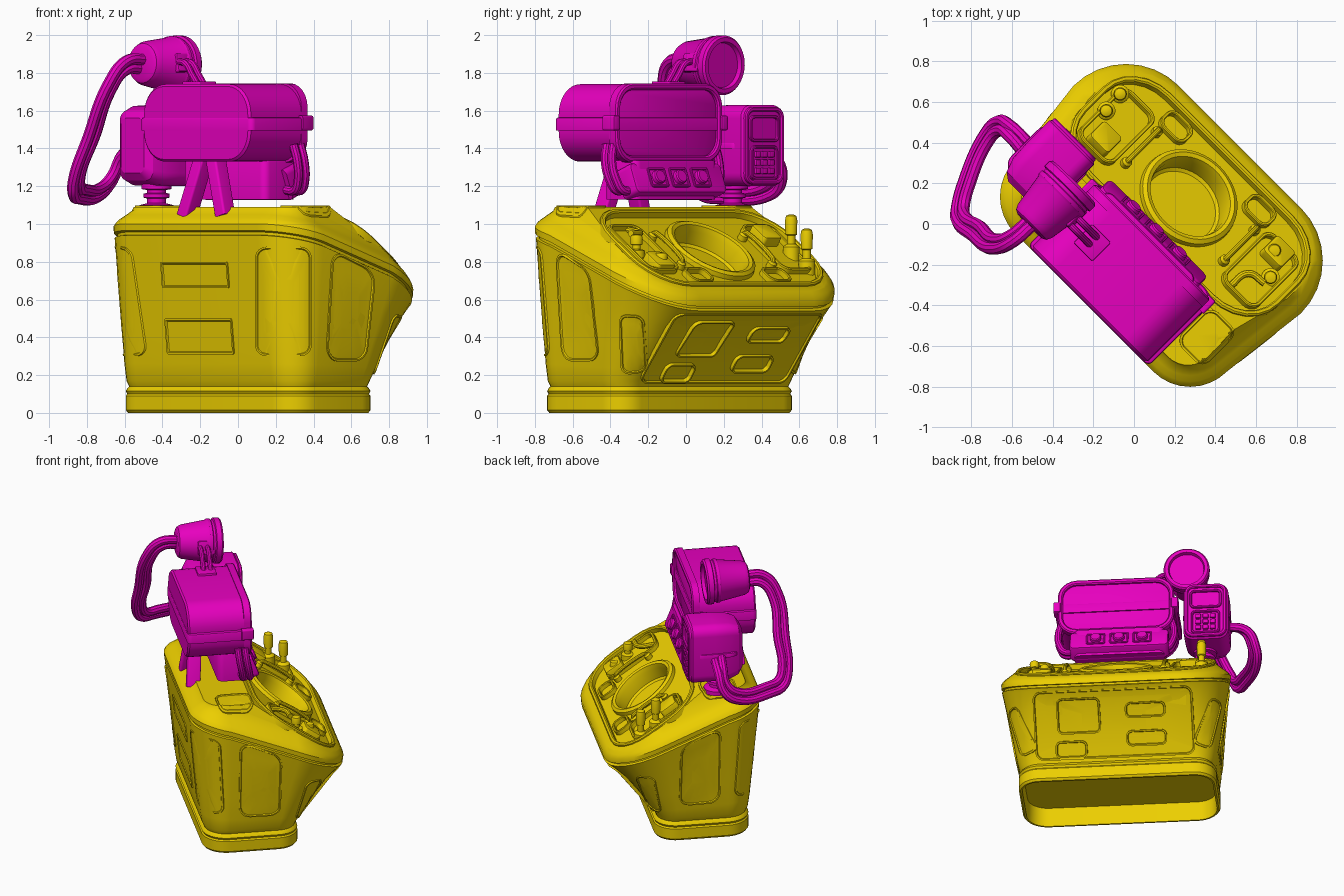
import bpy, bmesh, math
from mathutils import Vector, Matrix
from mathutils.bvhtree import BVHTree

if "Cube" in bpy.data.objects:
    bpy.data.objects.remove(bpy.data.objects["Cube"])

R = Matrix.Rotation(math.radians(-45), 4, 'Z')   # the console stands turned on the grid
CX = 0.1                                          # symmetry plane of the console


def material(name, col):
    m = bpy.data.materials.new(name)
    m.diffuse_color = col
    m.use_nodes = True
    m.node_tree.nodes["Principled BSDF"].inputs["Base Color"].default_value = m.diffuse_color
    return m


YEL = material("yellow_paint", (0.84, 0.62, 0.0, 1))
MAG = material("magenta_paint", (0.80, 0.0, 0.52, 1))


def frame(o, x, z):
    x, z = Vector(x).normalized(), Vector(z).normalized()
    y = z.cross(x).normalized()
    x = y.cross(z)
    m = Matrix((x, y, z)).transposed().to_4x4()
    m.translation = Vector(o)
    return m


def finish(name, bm, mat):
    bmesh.ops.recalc_face_normals(bm, faces=bm.faces)
    me = bpy.data.meshes.new(name)
    bm.to_mesh(me)
    me.materials.append(mat)
    ob = bpy.data.objects.new(name, me)
    bpy.context.collection.objects.link(ob)
    ob.matrix_world = R
    return ob


def loft_bm(rings, caps=True, loop=False):
    bm = bmesh.new()
    vs = [[bm.verts.new(p) for p in r] for r in rings]
    n = len(vs[0])
    for a, b in list(zip(vs, vs[1:])) + ([(vs[-1], vs[0])] if loop else []):
        for i in range(n):
            bm.faces.new((a[i], a[(i + 1) % n], b[(i + 1) % n], b[i]))
    if caps and not loop:
        bm.faces.new(vs[0])
        bm.faces.new(vs[-1])
    return bm


def rr(w, h, r, n=6):
    r = max(0.002, min(r, w / 2 - 1e-3, h / 2 - 1e-3))
    out = []
    for k, (sx, sy) in enumerate(((1, 1), (-1, 1), (-1, -1), (1, -1))):
        for i in range(n + 1):
            t = math.pi / 2 * (k + i / n)
            out.append((sx * (w / 2 - r) + r * math.cos(t), sy * (h / 2 - r) + r * math.sin(t)))
    return out


def slab(name, M, w, h, r, z0, z1, c, mat, x=0, y=0):
    rings = [(0, z0), (0, z1 - c), (c * 0.3, z1 - c * 0.3), (c, z1)]
    return finish(name, loft_bm([[M @ Vector((p[0] + x, p[1] + y, z)) for p in rr(w - 2 * d, h - 2 * d, r - d)]
                                 for d, z in rings]), mat)


def rim(name, M, w, h, r, t, z0, z1, mat, x=0, y=0):
    rings = [(0, z0), (0, z1 - t / 4), (t / 4, z1), (t * .75, z1), (t, z1 - t / 4), (t, z0)]
    return finish(name, loft_bm([[M @ Vector((p[0] + x, p[1] + y, z)) for p in rr(w - 2 * d, h - 2 * d, r - d)]
                                 for d, z in rings], loop=True), mat)


def lathe(name, M, prof, mat, n=32, loop=False):
    ang = [2 * math.pi * i / n for i in range(n)]
    return finish(name, loft_bm([[M @ Vector((r * math.cos(t), r * math.sin(t), z)) for t in ang]
                                 for r, z in prof], loop=loop), mat)


def tube(name, pts, rad, mat):
    cu = bpy.data.curves.new(name, 'CURVE')
    cu.dimensions, cu.bevel_depth, cu.bevel_resolution = '3D', rad, 3
    cu.resolution_u, cu.use_fill_caps = 8, True
    s = cu.splines.new('BEZIER')
    s.bezier_points.add(len(pts) - 1)
    for b, p in zip(s.bezier_points, pts):
        b.co, b.handle_left_type, b.handle_right_type = p, 'AUTO', 'AUTO'
    cu.materials.append(mat)
    ob = bpy.data.objects.new(name, cu)
    bpy.context.collection.objects.link(ob)
    ob.matrix_world = R
    bpy.ops.object.select_all(action='DESELECT')
    ob.select_set(True)
    bpy.context.view_layer.objects.active = ob
    bpy.ops.object.convert(target='MESH')


# console shell: rounded outlines lofted from base to sloping rim
LOW, RIM = (.68, .68, -.36, .30, .17, .15), (.73, .785, -.44, .63, .25, .36)


def outline(s, off, zf):
    hb, hf, b0, b1, rb, rf = [l + (h - l) * s for l, h in zip(LOW, RIM)]
    out = []
    for k, (sx, sy) in enumerate(((1, 1), (-1, 1), (-1, -1), (1, -1))):
        r, hw, e = (rf, hf, b1) if sy > 0 else (rb, hb, b0)
        for i in range(9):
            t = math.pi / 2 * (k + i / 8)
            b = e - sy * r + (r - off) * math.sin(t)
            out.append((CX + sx * (hw - r) + (r - off) * math.cos(t), b, zf(b)))
    return out


def rz(b):
    t = (b + .44) / 1.07
    return .99 - .2 * t - .2 * t * t


def up(s, off=0):
    return outline(s, off, lambda b: .17 + (rz(b) - .05 - .17) * s)


rings = [outline(0, .03, lambda b: .14), outline(0, .025, lambda b: 0),
         outline(0, .012, lambda b: 0), outline(0, 0, lambda b: .015), outline(0, 0, lambda b: .09),
         outline(0, .008, lambda b: .10), outline(0, .0, lambda b: .115), outline(0, .008, lambda b: .13),
         outline(0, .018, lambda b: .14), up(0, .004)] + [up(s) for s in (.12, .35, .65, .95, 1)]
rings += [outline(1, o, lambda b, d=d: rz(b) + d) for o, d in
          ((.015, -.045), (.015, -.03), (-.004, -.025), (-.006, .01), (.006, .03), (.02, .045), (.05, .07),
           (.09, .105), (.15, .25))]
rings.append(outline(1, .15, lambda b: 1.4))
bm = loft_bm(rings)
TILT = math.radians(35)
PN = Vector((0, math.sin(TILT), math.cos(TILT)))
P = frame((CX, .29, .87), (1, 0, 0), PN)
for co, no in (((0, 0, 1.09), (0, 0, 1)), (P.translation, PN)):
    cut = bmesh.ops.bisect_plane(bm, geom=bm.verts[:] + bm.edges[:] + bm.faces[:], plane_co=co, plane_no=no,
                                 clear_outer=True)['geom_cut']
    bmesh.ops.edgeloop_fill(bm, edges=[e for e in cut if isinstance(e, bmesh.types.BMEdge)])
bvh = BVHTree.FromBMesh(bm)
body = finish("console_body", bm, YEL)
cutters = [slab("cut_panel", P, 1.33, .66, .24, -.025, .2, .001, YEL, y=0),
           lathe("cut_well", P, [(.19, -.12), (.215, -.10), (.215, .2)], YEL, 40)]
for c in cutters:
    c.hide_render = True
    m = body.modifiers.new("cut", 'BOOLEAN')
    m.operation, m.object, m.solver = 'DIFFERENCE', c, 'EXACT'
    bpy.context.view_layer.objects.active = body
    bpy.ops.object.modifier_apply(modifier=m.name)
    bpy.data.objects.remove(c)


# inset covers laid onto the shell by ray casting
def patch(name, c, n, w, h, r, lip=.009, skew=0):
    n, c = Vector(n).normalized(), Vector(c)
    F = frame(c + n * .5, Vector((0, 0, 1)).cross(n), n)
    rows = []
    for d, o in ((0, -.01), (0, lip), (.01, lip), (.015, .002), (.03, .002), (.3, .002), (.6, .002)):
        big, row = d > .1, []
        for x, y in rr(w, h, r) if big else rr(w - 2 * d, h - 2 * d, r - d):
            x, y = (x * (1 - d), y * (1 - d)) if big else (x, y)
            q = F @ Vector((x, y - skew * x * (y / h + .5), 0))
            hit = bvh.ray_cast(q, -n)[0] or bvh.find_nearest(q - n * .5)[0]
            row.append(hit + n * o)
        rows.append(row)
    finish(name, loft_bm(rows), YEL)


for s, side in ((1, "right"), (-1, "left")):
    patch("end_cover_" + side, (CX + s * .74, .01, .54), (s, 0, -.1), .29, .54, .08, skew=s * .4)
    patch("back_corner_cover_" + side, (CX + s * .6, -.36, .59), (s * .7, -.7, 0), .3, .58, .06)
    patch("front_corner_cover_" + side, (CX + s * .66, .36, .36), (s * .75, .6, -.3), .14, .34, .05)
    patch("top_cover_" + side, (CX + s * .54, -.14, 1.05), (s * .2, 0, 1), .25, .2, .06)
for z, h in ((.73, .14), (.405, .19)):
    patch("back_hatch", (CX, -.44, z), (0, -1, 0), .5, h, .012, .008)
FN = (0, .8, -.58)
patch("front_panel", (CX, .45, .34), FN, 1.1, .48, .06, .012)
for nm, a, z, w, h in (("hatch_large", .34, .40, .3, .25), ("hatch_small", .40, .21, .22, .12),
                       ("vent_upper", -.12, .42, .28, .11), ("vent_lower", -.12, .26, .28, .11)):
    patch("front_" + nm, (a, .31 + .7 * (z - .17), z), FN, w, h, .04, .022)

# sloping control desk
rim("desk_lip", P, 1.37, .70, .26, .03, -.03, .016, YEL)
lathe("well_ring", P, [(.26, -.03), (.255, 0), (.235, .012), (.215, .005), (.205, -.03), (.205, -.11), (.26, -.11)],
      YEL, 48, loop=True)
for s, side in ((1, "right"), (-1, "left")):
    rim("control_bay_" + side, P, .24, .42, .06, .02, -.03, .008, YEL, x=s * .5, y=-.01)
    slab("control_block_" + side, P, .13, .13, .02, -.03, .03, .01, YEL, x=s * .5, y=-.12 if s < 0 else .13)
    rim("corner_pocket_" + side, P, .17, .13, .05, .018, -.03, .008, YEL, x=s * .29, y=.24)
    tube("grab_bar_" + side, [P @ Vector((s * .34, y, z)) for y, z in
                              ((-.12, -.03), (-.115, .02), (-.09, .028), (.11, .028), (.135, .02), (.14, -.03))],
         .014, YEL)
    for y in (-.12, .14):
        lathe("grab_bar_foot_" + side, P @ Matrix.Translation((s * .34, y, -.03)),
              [(.026, 0), (.026, .035), (.015, .045)], YEL, 16)
for i, (x, y, k) in enumerate(((-.60, .16, 1), (-.59, .03, 1), (.56, .02, .5), (.48, .15, .4))):
    o = P @ Vector((x, y, -.03))
    lathe("control_stick_%d" % i, Matrix.Translation(o) @ Matrix.Diagonal((1, 1, k, 1)),
          [(.045, -.03), (.045, .05), (.035, .06), (.022, .065), (.022, .11), (.031, .115), (.033, .19), (.028, .215),
           (.012, .222)], YEL, 20)
tube("side_lever", [P @ Vector(p) for p in ((.45, -.2, -.02), (.47, -.1, .03), (.56, -.08, .04))], .018, YEL)

# display housing
S = frame((.125, -.22, 1.535), (1, 0, 0), (0, 1, 0))
finish("display_housing", loft_bm([[S @ Vector((x, y, z)) for x, y in rr(.80 - 2 * d, .41 - 2 * d, .16 - d, 8)]
                                   for d, z in ((.012, -.22), (0, -.208), (0, .19), (.02, .20))]), MAG)
rim("display_bezel", S, .80, .42, .13, .035, .17, .225, MAG)
slab("display_screen", S, .74, .36, .11, .15, .205, .008, MAG)
slab("housing_band", Matrix.Translation((.125, -.225, 0)), .84, .44, .03, 1.495, 1.565, .012, MAG)
for a in (-.28, .53):
    slab("bezel_clip", S, .05, .08, .012, .15, .235, .01, MAG, x=a - .125)
# rear legs
for s in (-1, 1):
    t, b = Vector((.12 + s * .04, -.33, 1.36)), Vector((.12 + s * .145, -.36, 1.04))
    L = frame(b, (1, 0, 0), t - b)
    slab("rear_leg", L, .075, .09, .012, 0, (t - b).length, .002, MAG)

# knob strip below the display
slab("knob_strip_body", Matrix.Translation((.1, -.09, 0)), .62, .24, .04, 1.13, 1.34, .015, MAG)
K = frame((.1, .02, 1.235), (1, 0, 0), (0, .93, .36))
slab("knob_strip_face", K, .68, .17, .03, -.08, .03, .015, MAG)
for i in (-1, 0, 1):
    rim("knob_frame", K, .13, .11, .015, .012, 0, .04, MAG, x=i * .16)
    lathe("knob", K @ Matrix.Translation((i * .16, 0, .02)), [(.04, 0), (.038, .03), (.032, .037)], MAG, 20)
for s in (-1, 1):
    for d in (0, .05):
        tube("strip_arm", [(.125 + s * x, y - d, z) for x, y, z in ((.38, -.04, 1.42), (.40, -.03, 1.33),
             (.385, -.01, 1.23), (.35, .0, 1.18), (.28, .0, 1.18))], .024, MAG)

# keypad unit on its pedestal
Q = frame((-.50, -.09, 1.415), (-1, 0, 0), (0, 1, 0))
finish("keypad_unit", loft_bm([[Q @ Vector((x, y, z)) for x, y in rr(.31 - 2 * d, .43 - 2 * d, .07 - d * .5)]
                               for d, z in ((.07, -.20), (.03, -.17), (.005, -.10), (0, 0), (0, .155), (.012, .17))]), MAG)
rim("keypad_bezel", Q, .29, .41, .06, .025, .15, .185, MAG)
rim("keypad_window", Q, .22, .14, .035, .015, .15, .185, MAG, y=.09)
rim("keypad_frame", Q, .2, .18, .03, .015, .15, .185, MAG, y=-.09)
for i in range(9):
    slab("key", Q, .038, .032, .006, .16, .187, .005, MAG, x=(i % 3 - 1) * .05, y=-.09 + (i // 3 - 1) * .044)
slab("keypad_band", Matrix.Translation((-.50, -.10, 0)), .325, .30, .06, 1.40, 1.43, .008, MAG)
lathe("keypad_pedestal", Matrix.Translation((-.48, -.13, 0)), [(.09, 1.07), (.09, 1.10), (.05, 1.11), (.05, 1.135),
      (.07, 1.14), (.07, 1.16), (.05, 1.165), (.05, 1.18), (.08, 1.185), (.08, 1.23)], MAG)

# lamp, its bracket and the twin cable loop
LM = frame((-.355, -.075, 1.84), (1, 0, 0), (0, 1, -.04))
lathe("lamp", LM, [(.085, -.295), (.105, -.285), (.118, -.26), (.145, -.09), (.152, -.08), (.152, -.06), (.145, -.055),
      (.145, -.04), (.158, -.035), (.158, .0), (.148, .012), (.125, .012), (.118, -.012)], MAG, 40)
for d in (-.025, .025):
    tube("lamp_bracket", [(-.22, -.2 + d, 1.86), (-.17, -.2 + d, 1.85), (-.12, -.2 + d, 1.79), (-.08, -.2 + d, 1.74)],
         .018, MAG)
slab("lamp_plate", Matrix.Translation((-.08, -.21, 0)), .13, .13, .01, 1.73, 1.755, .004, MAG)
slab("lamp_pad", frame((-.24, -.18, 1.85), (0, 1, 0), (1, 0, .2)), .12, .10, .012, -.05, .03, .008, MAG)
path = [Vector(p) for p in ((-.35, -.34, 1.87), (-.36, -.48, 1.86), (-.40, -.57, 1.74), (-.52, -.60, 1.46),
        (-.63, -.60, 1.23), (-.67, -.56, 1.155), (-.73, -.46, 1.135), (-.83, -.20, 1.155), (-.83, -.12, 1.22),
        (-.77, -.09, 1.34), (-.61, -.09, 1.38))]
mid = Vector((-.56, -.32, 1.5))
tube("cable_outer", path, .031, MAG)
tube("cable_inner", [p + (mid - p).normalized() * .056 for p in path], .031, MAG)

bpy.ops.object.select_all(action='SELECT')
bpy.context.view_layer.objects.active = body
bpy.ops.object.shade_smooth_by_angle(angle=math.radians(32))
